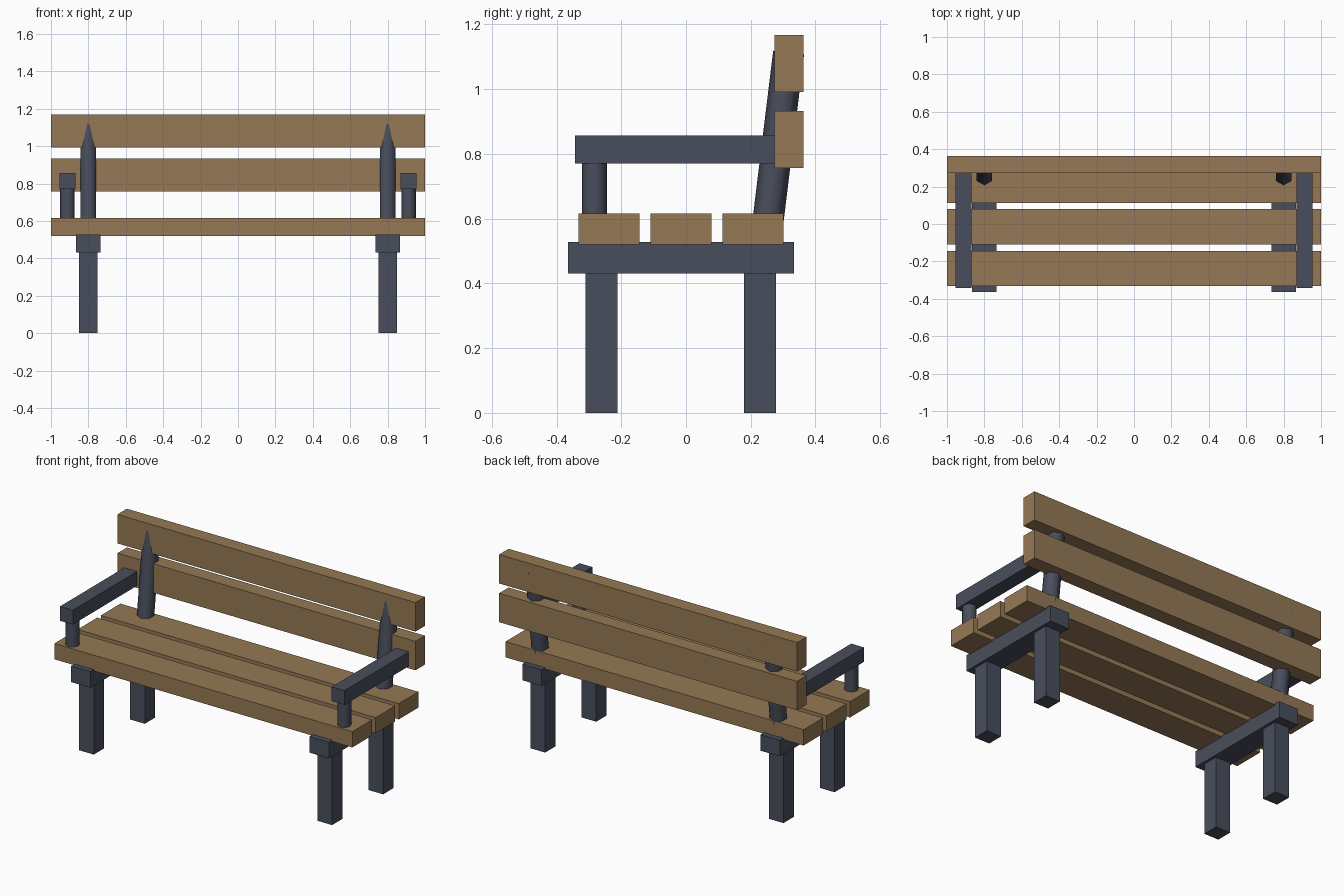
import bpy, math
from mathutils import Vector

if "Cube" in bpy.data.objects:
    bpy.data.objects.remove(bpy.data.objects["Cube"])


def material(name, rgb):
    m = bpy.data.materials.new(name)
    m.diffuse_color = (*rgb, 1)
    m.use_nodes = True
    m.node_tree.nodes["Principled BSDF"].inputs["Base Color"].default_value = m.diffuse_color
    return m


wood = material("wood", (0.30, 0.19, 0.09))
iron = material("iron", (0.066, 0.076, 0.107))


def box(name, x, y, z, mat):
    """Box from (min, max) ranges on each axis."""
    bpy.ops.mesh.primitive_cube_add(size=1, location=[(a + b) / 2 for a, b in (x, y, z)])
    o = bpy.context.object
    o.name = name
    o.scale = [b - a for a, b in (x, y, z)]
    bpy.ops.object.transform_apply(location=False, rotation=False, scale=True)
    o.data.materials.append(mat)


def post(name, start, end, radius, sides):
    """Smooth-sided low-poly post between two points."""
    a, b = Vector(start), Vector(end)
    d = b - a
    tilt = math.atan2(-d.y, d.z)
    bpy.ops.mesh.primitive_cylinder_add(vertices=sides, radius=radius, depth=d.length,
                                        location=(a + b) / 2, rotation=(tilt, 0, 0))
    o = bpy.context.object
    o.name = name
    o.data.materials.append(mat_post)
    bpy.ops.object.shade_smooth_by_angle(angle=math.radians(65))


mat_post = iron

# Seat slats
for i, y in enumerate((-0.238, -0.015, 0.207)):
    box(f"seat_slat_{i + 1}", (-1, 1), (y - 0.094, y + 0.094), (0.52, 0.616), wood)

# Backrest slats
for i, z in enumerate((0.845, 1.08)):
    box(f"back_slat_{i + 1}", (-1, 1), (0.273, 0.363), (z - 0.088, z + 0.088), wood)

for side, s in (("left", -1), ("right", 1)):
    def span(cx, half):
        return (s * cx - half, s * cx + half)

    # Legs and the beam across them
    box(f"{side}_front_leg", span(0.8, 0.049), (-0.31, -0.212), (0, 0.44), iron)
    box(f"{side}_back_leg", span(0.8, 0.049), (0.179, 0.278), (0, 0.44), iron)
    box(f"{side}_seat_beam", span(0.8, 0.065), (-0.364, 0.334), (0.43, 0.528), iron)

    # Leaning hexagonal back post
    post(f"{side}_back_post", (s * 0.8, 0.247, 0.54), (s * 0.8, 0.317, 1.113), 0.048, 6)

    # Armrest and its support
    box(f"{side}_armrest", span(0.912, 0.043), (-0.343, 0.285), (0.77, 0.857), iron)
    post(f"{side}_arm_post", (s * 0.912, -0.283, 0.60), (s * 0.912, -0.283, 0.78), 0.039, 8)
